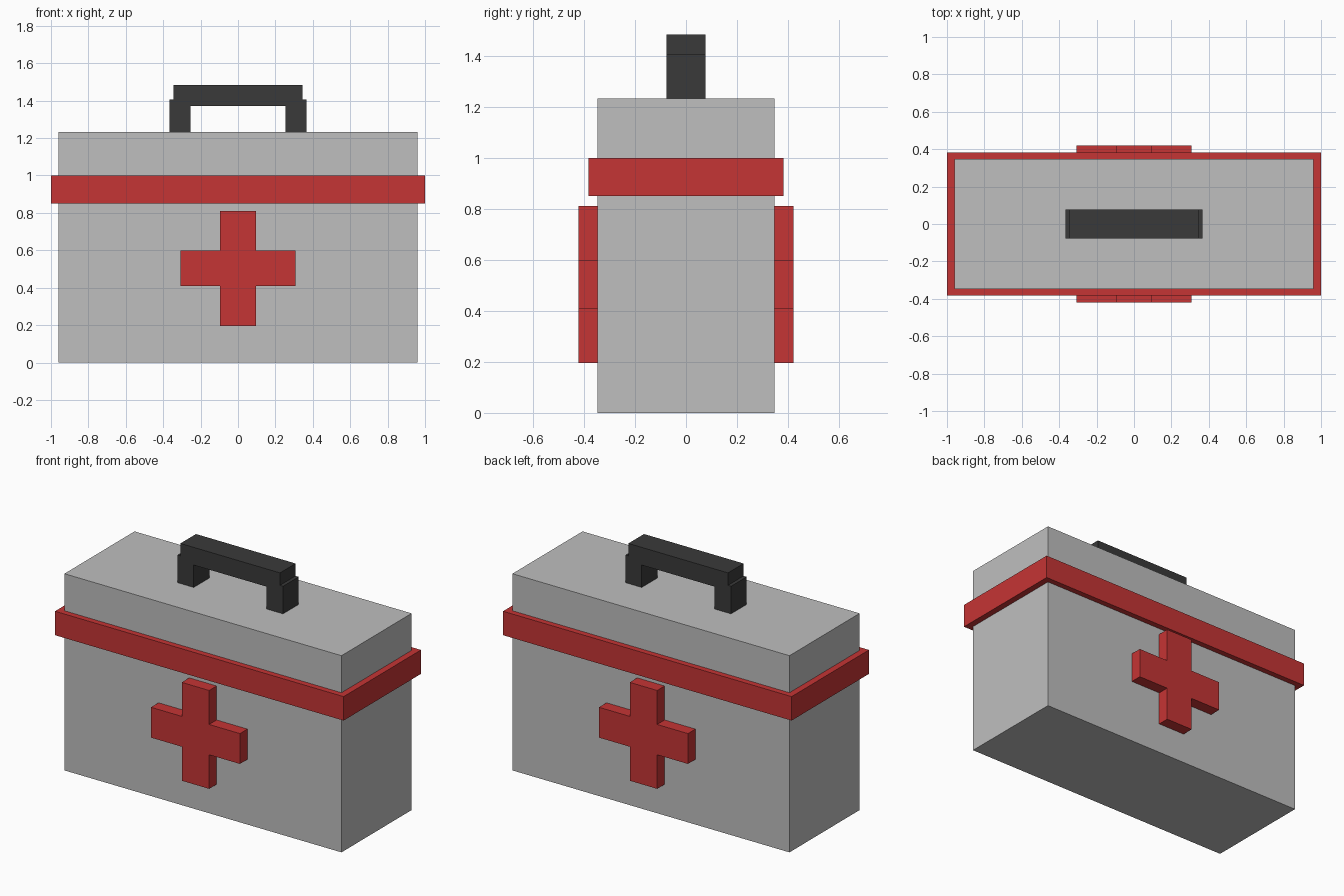
import bpy
import bmesh

default = bpy.data.objects.get("Cube")
if default:
    bpy.data.objects.remove(default, do_unlink=True)


def make_material(name, colour):
    mat = bpy.data.materials.new(name)
    mat.use_nodes = True
    mat.diffuse_color = (*colour, 1)
    mat.node_tree.nodes["Principled BSDF"].inputs["Base Color"].default_value = (*colour, 1)
    return mat


grey = make_material("light grey", (0.52, 0.52, 0.52))
red = make_material("red", (0.56, 0.035, 0.035))
black = make_material("charcoal", (0.042, 0.042, 0.042))


def extrude_profile(name, profile, y0, y1, mat):
    """Solid made by sweeping an outline of (x, z) points from y0 to y1."""
    bm = bmesh.new()
    face = bm.faces.new([bm.verts.new((x, y0, z)) for x, z in profile])
    swept = bmesh.ops.extrude_face_region(bm, geom=[face])["geom"]
    verts = [v for v in swept if isinstance(v, bmesh.types.BMVert)]
    bmesh.ops.translate(bm, verts=verts, vec=(0, y1 - y0, 0))
    bmesh.ops.recalc_face_normals(bm, faces=bm.faces)
    mesh = bpy.data.meshes.new(name)
    bm.to_mesh(mesh)
    bm.free()
    mesh.materials.append(mat)
    obj = bpy.data.objects.new(name, mesh)
    bpy.context.collection.objects.link(obj)
    return obj


def box(name, half_x, half_y, z0, z1, mat):
    outline = [(-half_x, z0), (half_x, z0), (half_x, z1), (-half_x, z1)]
    return extrude_profile(name, outline, -half_y, half_y, mat)


def mirrored(half):
    """Complete an outline from its +x half."""
    return half + [(-x, z) for x, z in reversed(half)]


# Case and the band around it
box("case", 0.96, 0.347, 0, 1.232, grey)
box("band", 1.0, 0.383, 0.85, 1.0, red)

# Raised cross on the front and the back
arm, reach, mid = 0.095, 0.308, 0.503
cross = mirrored([(arm, mid - reach), (arm, mid - arm), (reach, mid - arm),
                  (reach, mid + arm), (arm, mid + arm), (arm, mid + reach)])
for name, side in (("front_cross", -1), ("back_cross", 1)):
    extrude_profile(name, cross, side * 0.34, side * 0.421, red)

# Carrying handle: stepped arch with two legs
handle = mirrored([(0.253, 1.372), (0.253, 1.23), (0.366, 1.23),
                   (0.366, 1.405), (0.345, 1.405), (0.345, 1.483)])
extrude_profile("handle", handle, -0.077, 0.077, black)
